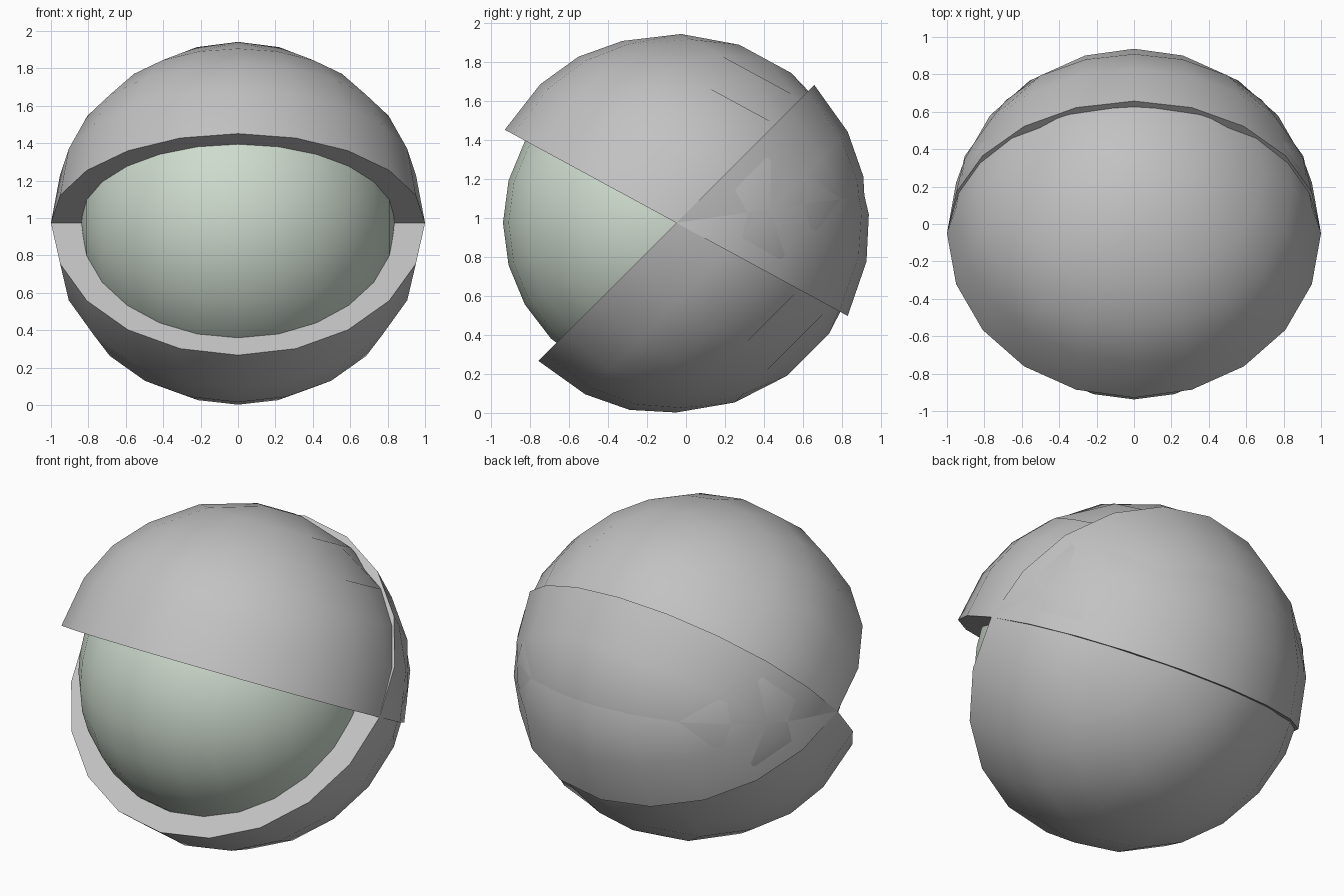
import bpy
import bmesh
from math import radians, sin, cos, pi
from mathutils import Matrix, Vector

if "Cube" in bpy.data.objects:
    bpy.data.objects.remove(bpy.data.objects["Cube"], do_unlink=True)

CENTRE = Vector((0, -0.05, 0.974))
SIDES = 20


def material(name, colour):
    mat = bpy.data.materials.new(name)
    mat.use_nodes = True
    mat.diffuse_color = (*colour, 1)
    bsdf = next(n for n in mat.node_tree.nodes if n.type == "BSDF_PRINCIPLED")
    bsdf.inputs["Base Color"].default_value = (*colour, 1)
    return mat


def finish(bm, name, mat, location, rotation):
    bmesh.ops.recalc_face_normals(bm, faces=bm.faces)
    mesh = bpy.data.meshes.new(name)
    bm.to_mesh(mesh)
    bm.free()
    mesh.materials.append(mat)
    obj = bpy.data.objects.new(name, mesh)
    bpy.context.collection.objects.link(obj)
    obj.location = location
    obj.rotation_euler = rotation
    bpy.ops.object.select_all(action="DESELECT")
    obj.select_set(True)
    bpy.context.view_layer.objects.active = obj
    bpy.ops.object.shade_smooth_by_angle(angle=radians(35))
    return obj


def dome_point(azimuth, tilt, radius):
    """Point on the dome, tilt measured from its pole."""
    return Vector((sin(tilt) * cos(azimuth), sin(tilt) * sin(azimuth), cos(tilt))) * radius


def square_azimuth(u, v):
    """Angle around a square shell, starting from a corner."""
    s = max(abs(u), abs(v))
    if u == s and v < s:
        t = (v + s) / (2 * s)
    elif v == s and u > -s:
        t = 1 + (s - u) / (2 * s)
    elif u == -s and v > -s:
        t = 2 + (s - v) / (2 * s)
    else:
        t = 3 + (u + s) / (2 * s)
    return t * pi / 2


def eyelid(name, mat, tilt):
    bm = bmesh.new()
    # Bands rising from the flat rim
    rings = []
    for height, radius in ((0, 1), (17, 0.995), (31, 0.988), (45, 0.972)):
        rings.append([bm.verts.new(dome_point(2 * pi * k / SIDES, radians(90 - height), radius))
                      for k in range(SIDES)])
    for low, high in zip(rings, rings[1:]):
        for k in range(SIDES):
            n = (k + 1) % SIDES
            bm.faces.new((low[k], low[n], high[n], high[k]))
    # Flat rim face
    bm.faces.new(rings[0][::-1])
    # Cap of five by five quads
    grid = {}
    for i in range(6):
        for j in range(6):
            u, v = i - 2.5, j - 2.5
            tilt_in = radians(18) * max(abs(u), abs(v))
            radius = 0.972 if max(abs(u), abs(v)) > 2 else 0.968
            grid[i, j] = bm.verts.new(dome_point(square_azimuth(u, v), tilt_in, radius))
    for i in range(5):
        for j in range(5):
            bm.faces.new((grid[i, j], grid[i + 1, j], grid[i + 1, j + 1], grid[i, j + 1]))
    bmesh.ops.remove_doubles(bm, verts=bm.verts, dist=0.001)
    return finish(bm, name, mat, CENTRE, (radians(tilt), 0, 0))


lid_grey = material("lid grey", (0.54, 0.54, 0.54))
pale_green = material("pale green", (0.62, 0.71, 0.62))

# Two overlapping lids hinged on the left-right axis
eyelid("upper_eyelid", lid_grey, -28.5)
eyelid("lower_eyelid", lid_grey, -135)

# Eyeball, set slightly forward, its poles at the hinges
bm = bmesh.new()
bmesh.ops.create_uvsphere(bm, u_segments=24, v_segments=12, radius=0.838,
                          matrix=Matrix.Rotation(pi / 2, 4, "Y"))
finish(bm, "eyeball", pale_green, CENTRE + Vector((0, -0.05, 0)), (0, 0, 0))
